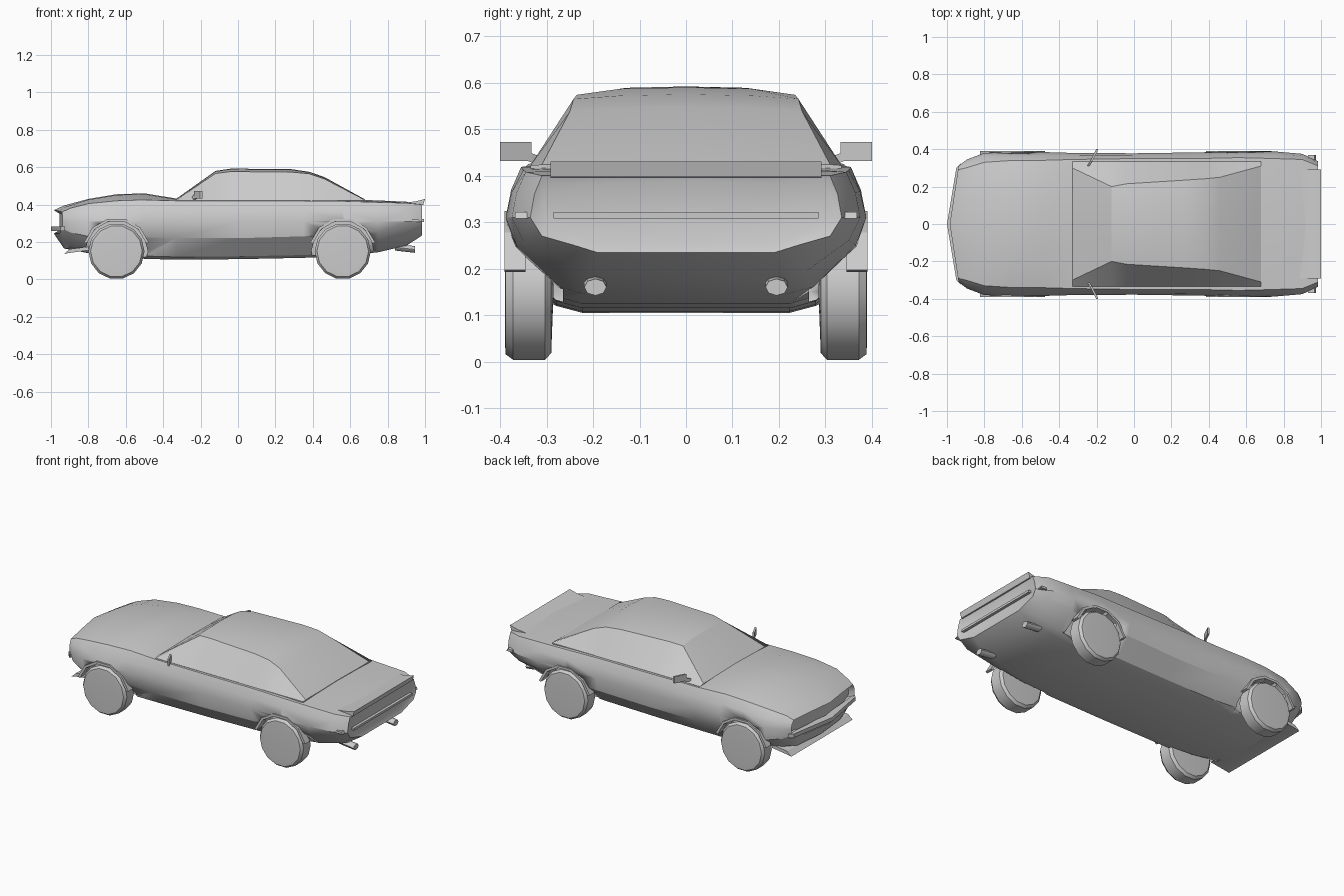
import bpy, bmesh, math
from mathutils import Vector

if "Cube" in bpy.data.objects:
    bpy.data.objects.remove(bpy.data.objects["Cube"])


def finish(name, bm, angle=30):
    bmesh.ops.recalc_face_normals(bm, faces=bm.faces)
    me = bpy.data.meshes.new(name)
    bm.to_mesh(me)
    bm.free()
    ob = bpy.data.objects.new(name, me)
    bpy.context.collection.objects.link(ob)
    bpy.ops.object.select_all(action='DESELECT')
    ob.select_set(True)
    bpy.context.view_layer.objects.active = ob
    if angle:
        bpy.ops.object.shade_smooth_by_angle(angle=math.radians(angle))
    return ob


def loft(bm, halves):
    """Skin half sections (first and last point on y = 0), mirrored; return end caps."""
    rings = []
    for half in halves:
        right = [bm.verts.new(p) for p in half]
        left = [bm.verts.new((p[0], -p[1], p[2])) for p in half[1:-1]]
        rings.append(right + left[::-1])
    n = len(rings[0])
    for a, b in zip(rings, rings[1:]):
        for i in range(n):
            j = (i + 1) % n
            bm.faces.new((a[i], a[j], b[j], b[i]))
    k = len(halves[0])
    caps = []
    for r in (rings[0], rings[-1]):
        caps.append([bm.faces.new(r[:k]), bm.faces.new(r[k - 1:] + r[:1])])
    return caps


def prism(name, pts, offset, angle=30):
    """Extrude a closed outline of 3D points by an offset."""
    bm = bmesh.new()
    a = [bm.verts.new(p) for p in pts]
    b = [bm.verts.new(Vector(p) + Vector(offset)) for p in pts]
    n = len(a)
    for i in range(n):
        j = (i + 1) % n
        bm.faces.new((a[i], a[j], b[j], b[i]))
    bm.faces.new(a)
    bm.faces.new(b[::-1])
    return finish(name, bm, angle)


def lathe(name, profile, cx, cz, side, sides):
    """Revolve (radius, y) pairs around a sideways axle."""
    bm = bmesh.new()
    vs = [bm.verts.new((r, y * side, 0)) for r, y in profile]
    es = [bm.edges.new(e) for e in zip(vs, vs[1:])]
    bmesh.ops.spin(bm, geom=vs + es, axis=(0, 1, 0), cent=(0, 0, 0),
                   angle=math.tau, steps=sides, use_duplicate=False)
    bmesh.ops.remove_doubles(bm, verts=bm.verts, dist=1e-4)
    ob = finish(name, bm)
    ob.location = (cx, 0, cz)
    return ob


# Lower body: x, top z, top half width, shoulder z, max half width,
# crease z, crease half width, floor half width, floor z
STATIONS = [
    (-.985, .370, .290, .360, .310, .27, .300, .25, .245),
    (-.930, .395, .300, .380, .345, .25, .335, .26, .165),
    (-.800, .430, .330, .405, .380, .23, .370, .29, .140),
    (-.650, .455, .340, .420, .385, .23, .375, .29, .120),
    (-.500, .460, .340, .425, .385, .23, .370, .29, .110),
    (-.330, .432, .345, .420, .380, .22, .365, .28, .105),
    (.000, .430, .350, .420, .378, .22, .365, .28, .108),
    (.350, .430, .350, .420, .383, .23, .370, .28, .115),
    (.560, .428, .355, .418, .388, .24, .370, .28, .125),
    (.750, .422, .350, .412, .388, .25, .365, .27, .145),
    (.900, .415, .345, .408, .375, .26, .350, .26, .180),
    (.985, .408, .310, .400, .335, .27, .310, .24, .235),
]


def body_section(x, zt, wt, zs, wm, zl, wl, wb, zb):
    pts = [(0, zt), (wt * .6, zt - .004), (wt, zs),
           (wt + .65 * (wm - wt), (zs + .31) / 2 + .005),
           (wm, .31), (wl, zl), (wb, zb + .015), (wb * .8, zb), (0, zb)]
    t = min(1, max(0, (-.8 - x) / .185))      # pointed nose in plan
    return [(x + t * .05 * y / .33, y, z) for y, z in pts]


bm = bmesh.new()
front_cap, rear_cap = loft(bm, [body_section(*s) for s in STATIONS])
bmesh.ops.recalc_face_normals(bm, faces=bm.faces)
bmesh.ops.inset_region(bm, faces=front_cap, thickness=.018, depth=-.03)  # grille
bmesh.ops.inset_region(bm, faces=rear_cap, thickness=.02, depth=-.008)   # tail panel
body = finish("body", bm)

# Cabin: x, roof centre z, roof edge half width, roof edge z
CABIN = [(-.33, .431, .30, .427), (-.12, .580, .200, .566), (-.04, .592, .215, .576),
         (.28, .590, .235, .574), (.38, .575, .242, .565), (.46, .548, .250, .538),
         (.68, .427, .310, .424)]
bm = bmesh.new()
loft(bm, [[(x, 0, zc), (x, yr * .6, zc - .003), (x, yr, zr), (x, .335, .422),
           (x, .335, .38), (x, 0, .38)] for x, zc, yr, zr in CABIN])
finish("cabin", bm, 22)

# Wheels, wheel wells and fender lips
WHEEL = [(0, .285), (.135, .29), (.15, .303), (.15, .372), (.138, .388), (.11, .39), (0, .386)]
WELL = [(0, .265), (.168, .265), (.168, .5), (0, .5)]
for end, cx in (("front", -.65), ("rear", .56)):
    for label, side in (("left", -1), ("right", 1)):
        lathe(f"{end}_{label}_wheel", WHEEL, cx, .15, side, 14)
        cutter = lathe(f"{end}_{label}_well_cutter", WELL, cx, .15, side, 12)
        cutter.hide_render = True
        cutter.hide_set(True)
        mod = body.modifiers.new("wheel_well", 'BOOLEAN')
        mod.operation = 'DIFFERENCE'
        mod.solver = 'EXACT'
        mod.object = cutter
        angles = [math.radians(a) for a in (15, 45, 75, 105, 135, 165)]
        arc = [(cx + r * math.cos(a), side * .345, .15 + r * math.sin(a))
               for r, seq in ((.165, angles), (.18, angles[::-1])) for a in seq]
        prism(f"{end}_{label}_fender_lip", arc, (0, side * .046, 0))

# Front bumper follows the pointed nose
prism("front_bumper", [(-.925, -.325, .258), (-.95, -.30, .258), (-1, 0, .258),
                       (-.95, .30, .258), (-.925, .325, .258), (-.95, 0, .258)], (0, 0, .024))

# Chin spoiler under the nose
prism("chin_spoiler", [(-.93, -.30, .135), (-.91, -.30, .14), (-.80, -.30, .155),
                       (-.80, -.30, .175), (-.90, -.30, .162)], (0, .60, 0))

# Ducktail spoiler and tail trim bar
prism("tail_spoiler", [(.87, -.292, .408), (.95, -.292, .417), (1, -.292, .43),
                       (.99, -.292, .397), (.90, -.292, .39)], (0, .584, 0))
prism("tail_trim_bar", [(.975, -.285, .308), (.994, -.285, .308),
                        (.994, -.285, .322), (.975, -.285, .322)], (0, .57, 0))

# Mirrors, exhausts and marker lamps on both sides
for label, s in (("left", -1), ("right", 1)):
    prism(f"{label}_mirror", [(-.235, s * .333, .432), (-.203, s * .40, .432),
                              (-.203, s * .40, .473), (-.235, s * .333, .473)], (.012, 0, 0))
    prism(f"{label}_mirror_stalk", [(-.25, s * .31, .42), (-.228, s * .35, .435),
                                    (-.228, s * .35, .455), (-.25, s * .31, .44)], (.012, 0, 0))
    ring = [(.84, s * .195 + .024 * math.cos(i * math.tau / 8),
             .172 + .018 * math.sin(i * math.tau / 8)) for i in range(8)]
    prism(f"{label}_exhaust", ring, (.105, 0, -.012), 50)
    prism(f"{label}_marker_lamp", [(.93, s * .34, .308), (.972, s * .34, .308),
                                   (.965, s * .34, .322), (.93, s * .34, .322)], (0, s * .028, 0))
